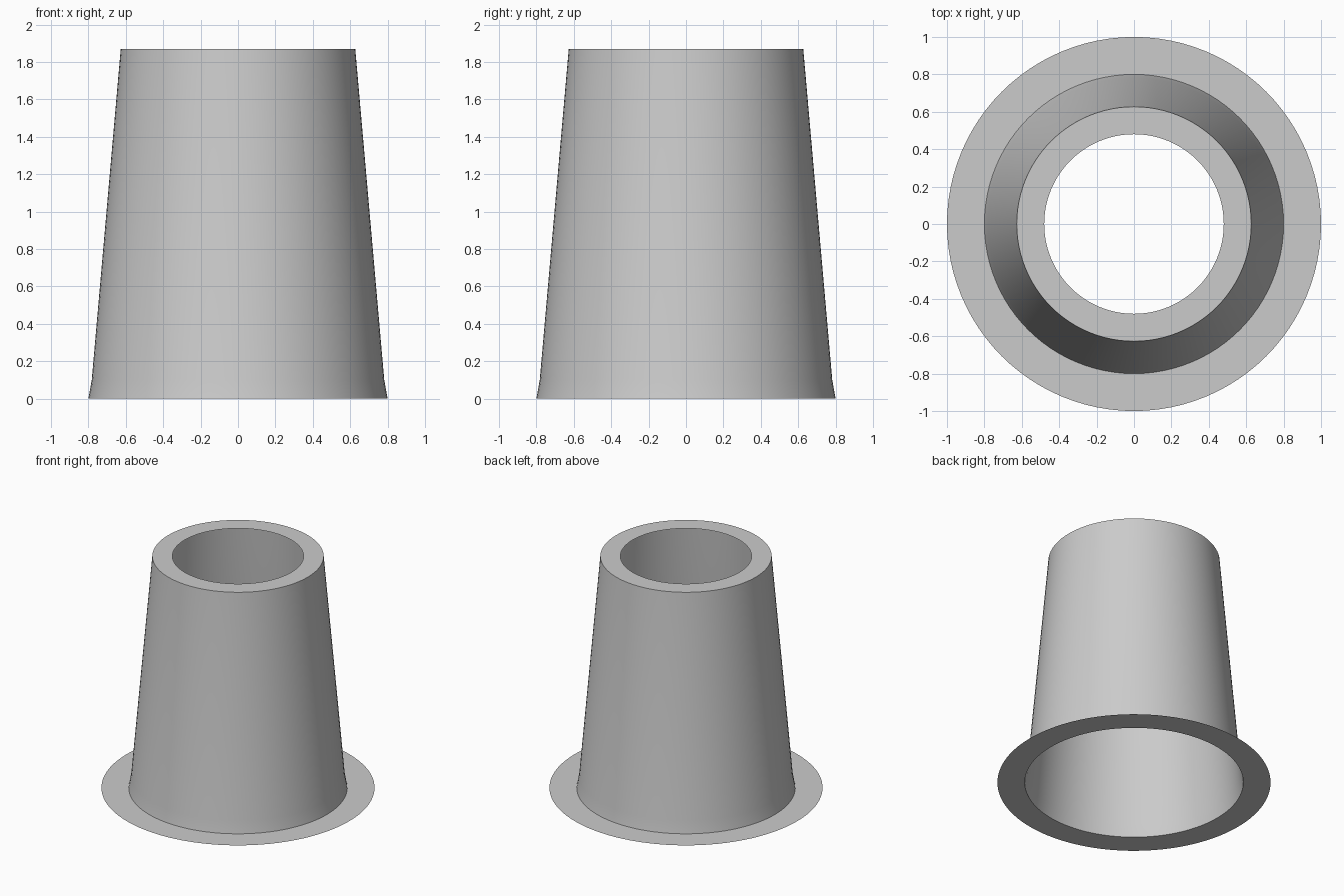
import bpy, bmesh, math

cube = bpy.data.objects.get("Cube")
if cube:
    bpy.data.objects.remove(cube, do_unlink=True)

SEGMENTS = 96

grey = bpy.data.materials.new("plain grey")
grey.use_nodes = True
grey.diffuse_color = (0.6, 0.6, 0.6, 1)
grey.node_tree.nodes["Principled BSDF"].inputs["Base Color"].default_value = (0.6, 0.6, 0.6, 1)

# Profile as (radius, height): flat flange, small flare, tapered wall, inward rim
profile = [(1.0, 0), (0.8, 0), (0.782, 0.1), (0.627, 1.87), (0.48, 1.87)]

# Spin the open profile into one thin shell
bm = bmesh.new()
rings = []
for radius, height in profile:
    angles = [math.tau * i / SEGMENTS for i in range(SEGMENTS)]
    rings.append([bm.verts.new((radius * math.cos(a), radius * math.sin(a), height))
                  for a in angles])
for lower, upper in zip(rings, rings[1:]):
    for i in range(SEGMENTS):
        j = (i + 1) % SEGMENTS
        bm.faces.new((lower[i], lower[j], upper[j], upper[i]))

mesh = bpy.data.meshes.new("flanged_sleeve")
bm.to_mesh(mesh)
bm.free()
mesh.materials.append(grey)
sleeve = bpy.data.objects.new("flanged_sleeve", mesh)
bpy.context.collection.objects.link(sleeve)

# Round the wall, keep the flange and rim edges crisp
bpy.ops.object.select_all(action="DESELECT")
sleeve.select_set(True)
bpy.context.view_layer.objects.active = sleeve
bpy.ops.object.shade_smooth_by_angle(angle=math.radians(30))
